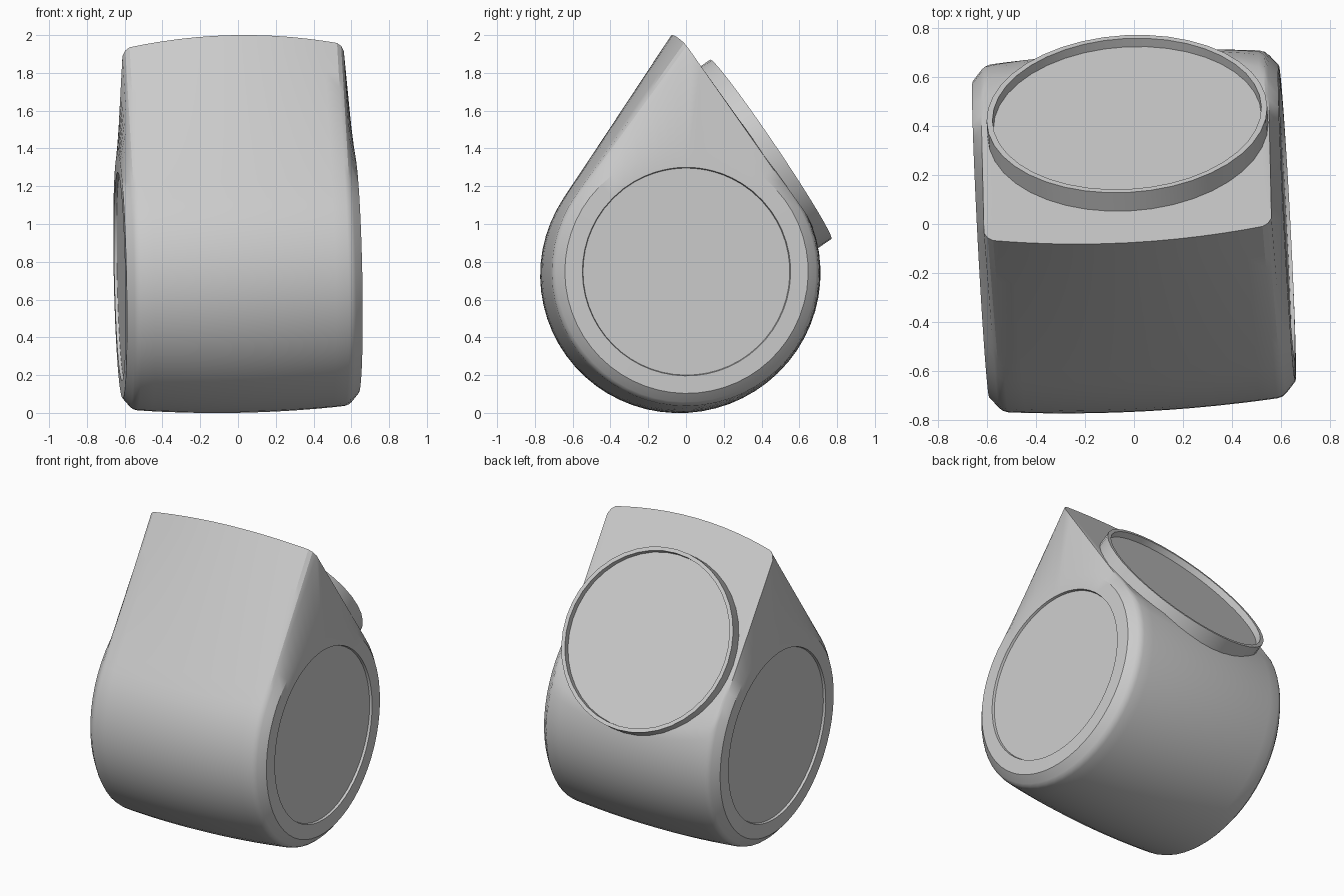
import bpy, bmesh
from math import sin, cos, acos, atan2, radians, pi, hypot
from mathutils import Matrix, Vector

if "Cube" in bpy.data.objects:
    bpy.data.objects.remove(bpy.data.objects["Cube"])

CY, CZ = -0.03, 0.735            # axis of the drum
BACK = radians(35.5)             # normal angle of the flat sloping back
APEX = (-0.045, 1.265)           # ridge, relative to the axis
PLANE = APEX[0] * cos(BACK) + APEX[1] * sin(BACK)
TILT = (Matrix.Translation((0, CY, CZ)) @ Matrix.Rotation(radians(3), 4, 'Z')
        @ Matrix.Rotation(radians(-1.2), 4, 'Y'))


def teardrop(r, slide):
    """Closed section: round drum, front tangent to the ridge, flat back."""
    ay, az = APEX[0] + slide * sin(BACK), APEX[1] - slide * cos(BACK)
    front = atan2(az, ay) + acos(r / hypot(ay, az))
    back = 2 * pi + BACK - acos(min(1, PLANE / r))
    pts = []
    for i in range(41):
        a = front + (back - front) * i / 40
        pts.append((r * cos(a), r * sin(a)))
    first, last = pts[0], pts[-1]
    for i in range(1, 11):
        t = i / 10
        pts.append((last[0] + (ay - last[0]) * t, last[1] + (az - last[1]) * t))
    for i in range(1, 10):
        t = i / 10
        pts.append((ay + (first[0] - ay) * t, az + (first[1] - az) * t))
    return pts


def loft(name, rings, matrix):
    """Skin a list of equal-length 3D rings and cap both ends."""
    bm = bmesh.new()
    vs = [[bm.verts.new(p) for p in ring] for ring in rings]
    n = len(vs[0])
    for a, b in zip(vs, vs[1:]):
        for i in range(n):
            j = (i + 1) % n
            bm.faces.new((a[i], a[j], b[j], b[i]))
    bm.faces.new(vs[0])
    bm.faces.new(vs[-1])
    bmesh.ops.recalc_face_normals(bm, faces=bm.faces)
    mesh = bpy.data.meshes.new(name)
    bm.to_mesh(mesh)
    bm.free()
    ob = bpy.data.objects.new(name, mesh)
    bpy.context.collection.objects.link(ob)
    ob.matrix_world = matrix
    bpy.ops.object.select_all(action='DESELECT')
    ob.select_set(True)
    bpy.context.view_layer.objects.active = ob
    bpy.ops.object.shade_smooth_by_angle(angle=radians(25))
    return ob


# Half of the body, from the middle outwards: barrel-shaped teardrop sections
half = []
for x in (0, 0.1, 0.2, 0.3, 0.4, 0.48, 0.55):
    u = (x / 0.55) ** 2
    half.append((x, teardrop(0.735 - 0.025 * u, 0.065 * u)))
half.append((0.572, teardrop(0.703, 0.085)))
end = teardrop(0.69, 0.12)
half.append((0.587, end))

# Round rim and recessed disc on each end
for x, r in ((0.625, 0.645), (0.627, 0.552), (0.612, 0.548)):
    half.append((x, [(y * r / hypot(y, z), z * r / hypot(y, z)) for y, z in end]))

sections = [(-x, p) for x, p in reversed(half[1:])] + half
loft("body", [[(x, y, z) for y, z in p] for x, p in sections], TILT)

# Raised round collar with a recessed disc on the sloping back
axis_dir = Vector((0, cos(radians(34)), sin(radians(34))))
place = (TILT @ Matrix.Translation((0.01, 0.48, 0.66))
         @ axis_dir.to_track_quat('Z', 'Y').to_matrix().to_4x4())
collar = []
for r, h in ((0.573, -0.15), (0.573, 0), (0.549, 0), (0.547, -0.04)):
    collar.append([(r * cos(2 * pi * i / 40), r * sin(2 * pi * i / 40), h)
                   for i in range(40)])
loft("back_collar", collar, place)
